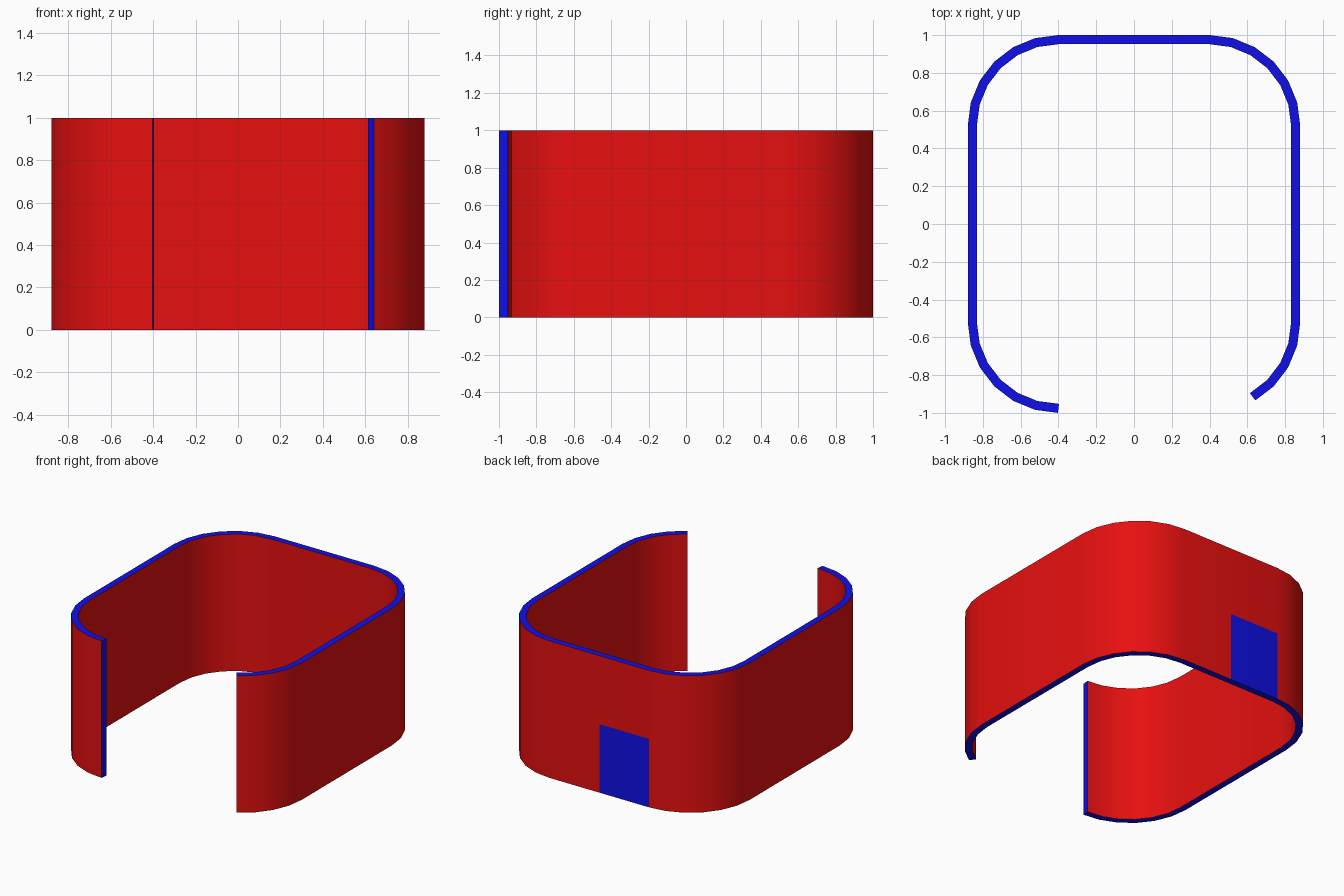
import bpy, bmesh
from math import radians, sin, cos
from mathutils import Vector

cube = bpy.data.objects.get("Cube")
if cube:
    bpy.data.objects.remove(cube, do_unlink=True)

HEIGHT, HALF, RADIUS = 1.0, 0.024, 0.456
CX, CY = 0.4, 0.52          # corner arc centres


def material(name, colour):
    m = bpy.data.materials.new(name)
    m.use_nodes = True
    m.diffuse_color = colour
    m.node_tree.nodes["Principled BSDF"].inputs["Base Color"].default_value = colour
    return m


def arc(sx, sy, start, end):
    steps = abs(end - start) // 15
    angles = [radians(start + (end - start) * i / steps) for i in range(steps + 1)]
    return [Vector((sx * CX + RADIUS * cos(a), sy * CY + RADIUS * sin(a))) for a in angles]


def offset(path, i, distance):
    """Point i moved sideways with a mitred corner and square ends."""
    normals = []
    for a, b in ((i - 1, i), (i, i + 1)):
        if a >= 0 and b < len(path):
            d = (path[b] - path[a]).normalized()
            normals.append(Vector((-d.y, d.x)))
    n = sum(normals, Vector((0, 0))).normalized()
    return path[i] + n * distance / n.dot(normals[0])


# Centre line of the open rounded band, split at the middle of the back
path = (arc(-1, -1, 270, 180) + arc(-1, 1, 180, 90) + [Vector((0, CY + RADIUS))]
        + arc(1, 1, 90, 0) + arc(1, -1, 0, -60))

# Each cross-section is a ring of six points: outside up, inside down
bm = bmesh.new()
levels = [0, HEIGHT / 2, HEIGHT]
rings = []
for i in range(len(path)):
    outer, inner = offset(path, i, HALF), offset(path, i, -HALF)
    ring = [(*outer, z) for z in levels] + [(*inner, z) for z in reversed(levels)]
    rings.append([bm.verts.new(p) for p in ring])

for a, b in zip(rings, rings[1:]):
    for k in range(6):
        n = (k + 1) % 6
        bm.faces.new((a[k], a[n], b[n], b[k]))
ends = [bm.faces.new(rings[0]), bm.faces.new(rings[-1])]
bmesh.ops.recalc_face_normals(bm, faces=bm.faces)
bm.normal_update()

# Blue on rims, ends and the lower panel at the back
for f in bm.faces:
    c = f.calc_center_median()
    panel = f.normal.y > 0.999 and c.y > CY and -CX < c.x < 0 and c.z < HEIGHT / 2
    f.material_index = int(f in ends or abs(f.normal.z) > 0.9 or panel)

mesh = bpy.data.meshes.new("curved_wall")
bm.to_mesh(mesh)
bm.free()
mesh.materials.append(material("red", (0.8, 0.005, 0.005, 1)))
mesh.materials.append(material("blue", (0.005, 0.005, 0.8, 1)))

wall = bpy.data.objects.new("curved_wall", mesh)
bpy.context.collection.objects.link(wall)
bpy.ops.object.select_all(action='DESELECT')
wall.select_set(True)
bpy.context.view_layer.objects.active = wall
bpy.ops.object.shade_smooth_by_angle(angle=radians(30))
